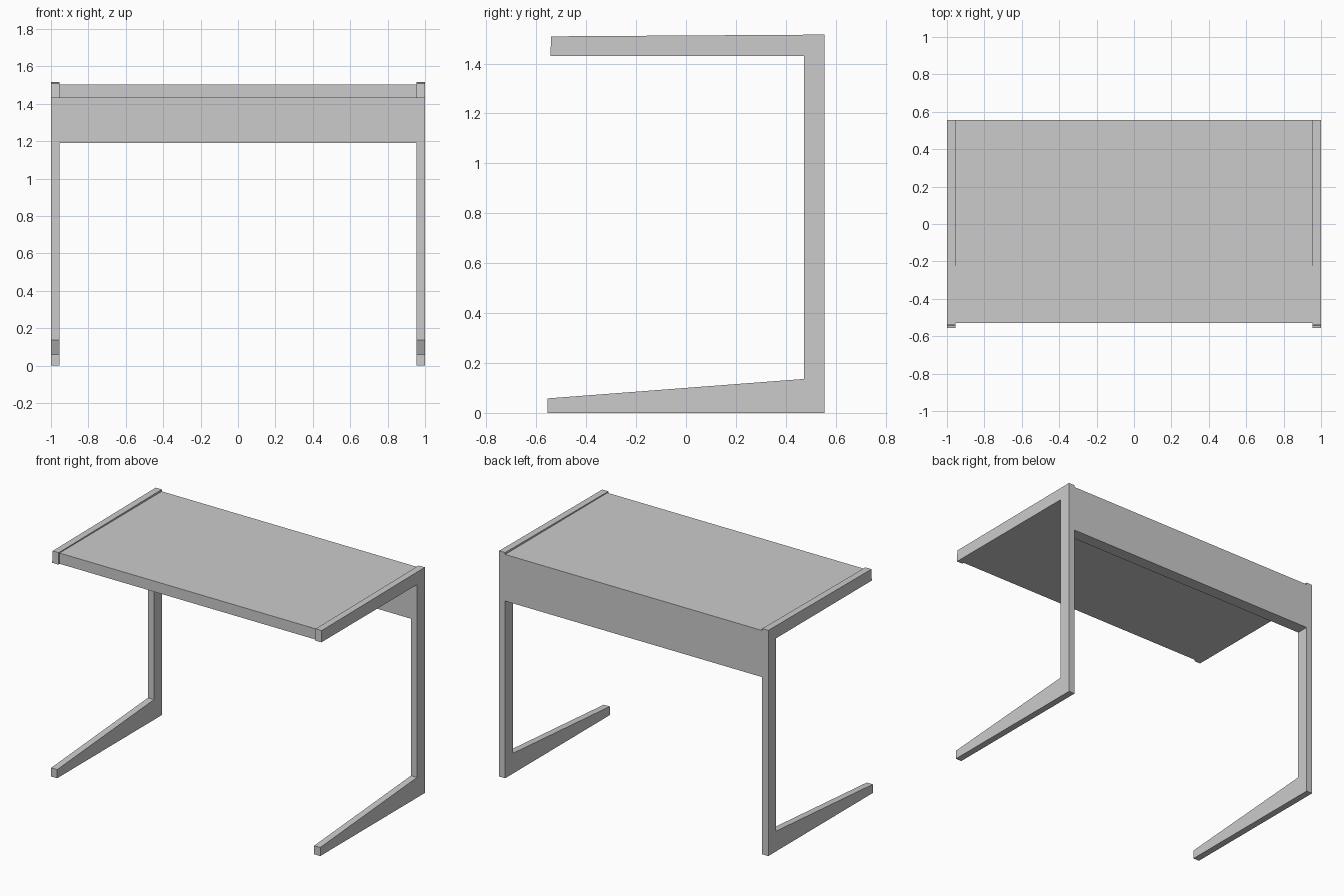
import bpy, bmesh
from mathutils import Vector

if "Cube" in bpy.data.objects:
    bpy.data.objects.remove(bpy.data.objects["Cube"])


def extrude_yz(name, profile, x0, x1):
    """Solid made by extruding a (y, z) profile from x0 to x1."""
    bm = bmesh.new()
    face = bm.faces.new([bm.verts.new((x0, y, z)) for y, z in profile])
    ext = bmesh.ops.extrude_face_region(bm, geom=[face])
    moved = [g for g in ext["geom"] if isinstance(g, bmesh.types.BMVert)]
    bmesh.ops.translate(bm, verts=moved, vec=Vector((x1 - x0, 0, 0)))
    bmesh.ops.recalc_face_normals(bm, faces=bm.faces)
    mesh = bpy.data.meshes.new(name)
    bm.to_mesh(mesh)
    bm.free()
    obj = bpy.data.objects.new(name, mesh)
    bpy.context.collection.objects.link(obj)
    return obj


def rect(y0, y1, z0, z1):
    return [(y0, z0), (y1, z0), (y1, z1), (y0, z1)]


BACK, LEG_FRONT, INNER_X = 0.555, 0.472, 0.955

# C-shaped side frames: tapered foot, rear upright, top rail
frame = extrude_yz("side_frames", [
    (-0.555, 0), (BACK, 0), (BACK, 1.516), (-0.54, 1.509),
    (-0.544, 1.431), (LEG_FRONT, 1.431), (LEG_FRONT, 0.136), (-0.555, 0.058),
], INNER_X, 1.0)
frame.modifiers.new("Mirror", 'MIRROR')

# Desk top, set slightly below and behind the rails
extrude_yz("desk_top", rect(-0.53, BACK, 1.431, 1.503), -INNER_X, INNER_X)

# Back panel between the uprights
extrude_yz("back_panel", rect(LEG_FRONT, BACK, 1.19, 1.431), -INNER_X, INNER_X)
